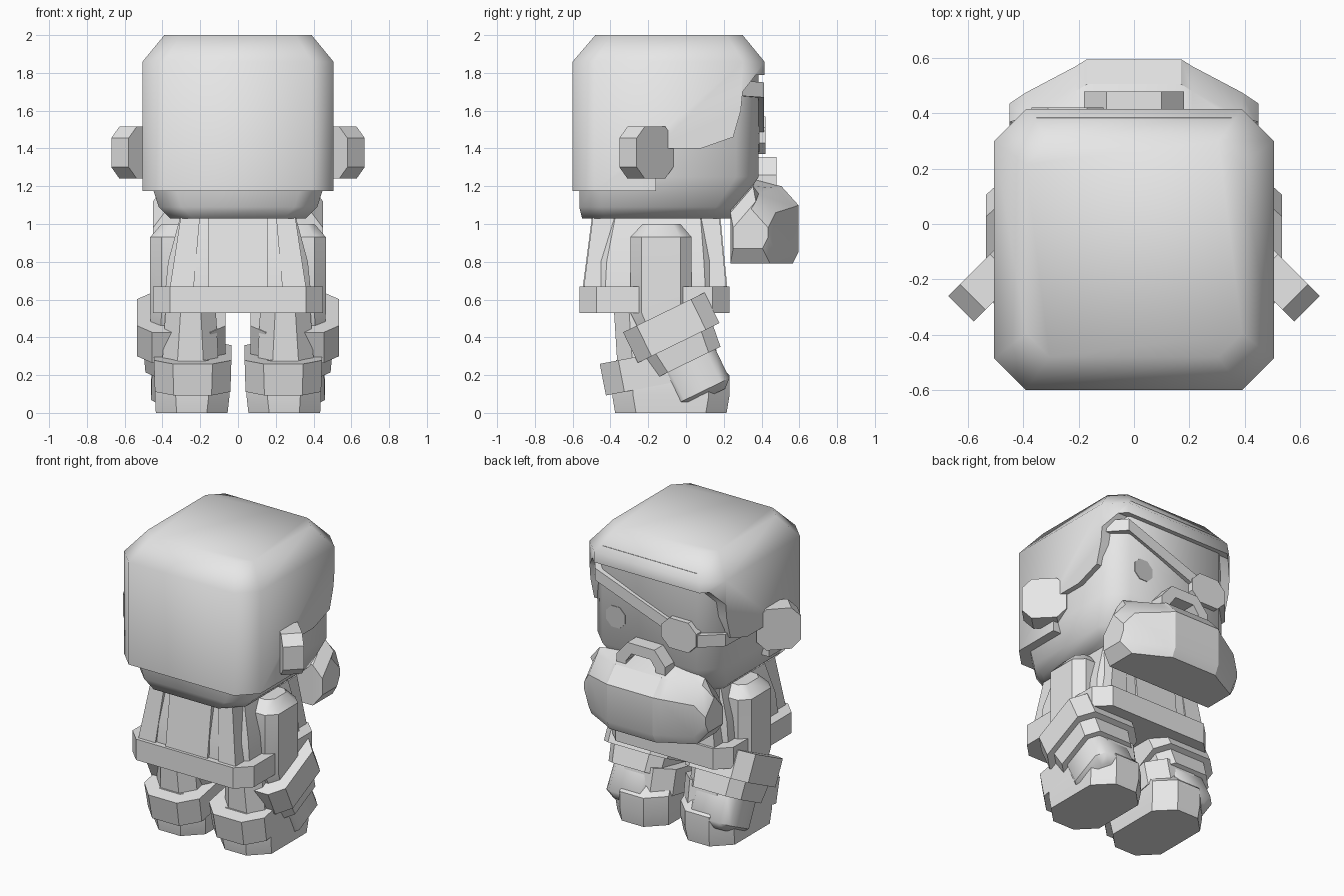
import bpy, bmesh, math
from mathutils import Matrix, Vector

cube = bpy.data.objects.get("Cube")
if cube:
    bpy.data.objects.remove(cube, do_unlink=True)


def material(name, value):
    m = bpy.data.materials.new(name)
    m.use_nodes = True
    colour = (value, value, value, 1)
    m.diffuse_color = colour
    m.node_tree.nodes["Principled BSDF"].inputs["Base Color"].default_value = colour
    return m


GREY = material("light_grey", 0.8)
EYE = material("eye_grey", 0.6)


def loft(name, sections, matrix=Matrix(), angle=35, mat=GREY):
    """Skin a closed solid over a list of equal point loops."""
    bm = bmesh.new()
    loops = [[bm.verts.new(matrix @ Vector(p)) for p in s] for s in sections]
    n = len(loops[0])
    for low, high in zip(loops, loops[1:]):
        for i in range(n):
            j = (i + 1) % n
            bm.faces.new((low[i], low[j], high[j], high[i]))
    bm.faces.new(loops[0])
    bm.faces.new(loops[-1])
    bmesh.ops.recalc_face_normals(bm, faces=bm.faces)
    mesh = bpy.data.meshes.new(name)
    bm.to_mesh(mesh)
    bm.free()
    mesh.materials.append(mat)
    ob = bpy.data.objects.new(name, mesh)
    bpy.context.collection.objects.link(ob)
    smooth(ob, angle)
    return ob


def select(ob):
    bpy.ops.object.select_all(action='DESELECT')
    ob.select_set(True)
    bpy.context.view_layer.objects.active = ob


def smooth(ob, angle):
    select(ob)
    bpy.ops.object.shade_smooth_by_angle(angle=math.radians(angle))


def octagon(z, x0, x1, y0, y1, c):
    """Rectangle with cut corners at height z."""
    return [(x0 + c, y0, z), (x1 - c, y0, z), (x1, y0 + c, z), (x1, y1 - c, z),
            (x1 - c, y1, z), (x0 + c, y1, z), (x0, y1 - c, z), (x0, y0 + c, z)]


def block(name, rings, matrix=Matrix(), angle=35, mat=GREY):
    return loft(name, [octagon(*r) for r in rings], matrix, angle, mat)


def along_y(points, y):
    return [(x, y, z) for x, z in points]


def along_x(points, x):
    return [(x, y, z) for y, z in points]


# Head
block("head", [
    (1.03, -.36, .36, -.55, .24, .12),
    (1.09, -.42, .42, -.565, .28, .12),
    (1.25, -.47, .47, -.565, .385, .12),
    (1.90, -.47, .47, -.55, .385, .12)], angle=50)

# Hair cap, trimmed open around the face
hair = block("hair", [
    (1.175, -.505, .505, -.60, .415, .115),
    (1.86, -.505, .505, -.60, .415, .115),
    (2.00, -.39, .39, -.48, .30, .085)], angle=50)
hem = [(.7, 1.79), (.37, 1.79), (.30, 1.70), (.29, 1.60), (.25, 1.46),
       (.08, 1.40), (-.16, 1.40), (-.16, 1.0), (.7, 1.0)]
cutter = loft("hair_cutter", [along_x(hem, -1), along_x(hem, 1)])
cutter.hide_render = True
trim = hair.modifiers.new("trim", 'BOOLEAN')
trim.operation = 'DIFFERENCE'
trim.solver = 'EXACT'
trim.object = cutter
select(hair)
bpy.ops.object.modifier_apply(modifier=trim.name)
bpy.data.objects.remove(cutter, do_unlink=True)
smooth(hair, 50)

# Eye
to_y = Matrix(((1, 0, 0, 0), (0, 0, 1, 0), (0, 1, 0, 0), (0, 0, 0, 1)))
block("eye", [(.38, .18, .32, 1.38, 1.52, .04), (.389, .18, .32, 1.38, 1.52, .04)],
      to_y, mat=EYE)

# Eye patch and its strap
block("eye_patch", [(.37, -.37, -.11, 1.37, 1.57, .06),
                    (.42, -.37, -.11, 1.37, 1.57, .06)], to_y)
path = [(.475, .25, 1.72), (.37, .385, 1.71), (-.15, .385, 1.51),
        (-.36, .385, 1.46), (-.47, .26, 1.45), (-.47, -.1, 1.44)]
loft("patch_strap", [[(x * .95, y * .95, z - .04), (x * 1.04, y * 1.07, z - .04),
                      (x * 1.04, y * 1.07, z + .04), (x * .95, y * .95, z + .04)]
                     for x, y, z in path])

# Arched moustache
arch = [(-.18, 1.17), (-.18, 1.26), (-.10, 1.355), (.10, 1.355), (.18, 1.26), (.18, 1.17),
        (.11, 1.17), (.11, 1.23), (.07, 1.285), (-.07, 1.285), (-.11, 1.23), (-.11, 1.17)]
loft("moustache", [along_y(arch, .37), along_y(arch, .478)])


# Beard: a flat centre lobe with two swept-back side lobes
def beard_section(x, back, front, low, top):
    return along_x([(back, low), (front - .03, low), (front, low + .06),
                    (front, top - .14), (front - .09, top - .04),
                    (back + .12, top), (back, top - .14)], x)


half = [(.17, .235, .595, .79, 1.24), (.21, .235, .57, .79, 1.23),
        (.39, .235, .475, .79, 1.20), (.45, .25, .435, .87, 1.12)]
loft("beard", [beard_section(-x, *r) for x, *r in reversed(half)]
     + [beard_section(x, *r) for x, *r in half], angle=28)

# Torso with raised front and back panels
block("torso", [(.60, -.39, .39, -.53, .205, .1), (.80, -.37, .37, -.52, .195, .1),
                (1.06, -.30, .30, -.46, .165, .09)])
for name, low, high, inner in (("back_panel", -.555, -.495, -.3),
                               ("front_panel", .225, .18, 0)):
    loft(name, [[(-.155, inner, z), (.155, inner, z), (.155, y, z), (-.155, y, z)]
                for z, y in ((.6, low), (1.06, high))])
for side, s in (("left", 1), ("right", -1)):
    for name, low, high, inner in (("back", -.55, -.49, -.3), ("front", .22, .175, 0)):
        loft(f"{side}_{name}_panel", [
            [(s * a, inner, z), (s * b, inner, z), (s * b, y, z), (s * a, y, z)]
            for z, a, b, y in ((.6, .24, .37, low), (1.06, .20, .30, high))])
block("belt", [(.53, -.45, .45, -.565, .23, .09), (.67, -.45, .45, -.565, .23, .09)])

# Paired parts
for side, s in (("left", 1), ("right", -1)):
    flip = Matrix.Diagonal((s, 1, 1, 1))

    # Ear: thick octagon turned forwards
    ear = Matrix.Translation((.528, -.21, 1.378)) @ Matrix.Rotation(math.radians(-45), 4, 'Z') \
        @ to_y
    block(f"{side}_ear", [(-.065, -.137, .137, -.137, .137, .06),
                          (.065, -.137, .137, -.137, .137, .06)], flip @ ear)

    # Upper arm
    block(f"{side}_upper_arm", [(.42, .15, .46, -.24, .03, .05), (.53, .14, .465, -.295, .03, .06),
                                (.93, .14, .465, -.295, .03, .06),
                                (1.0, .20, .405, -.23, -.03, .04)], flip)

    # Forearm cuffs and hand, tilted forwards
    arm = flip @ Matrix.Translation((.3, -.078, .451)) @ Matrix.Rotation(math.radians(26), 4, 'X')
    block(f"{side}_sleeve_cuff", [(-.09, -.235, .235, -.24, .24, .08),
                                  (.09, -.235, .235, -.24, .24, .08)], arm)
    block(f"{side}_glove_cuff", [(-.205, -.19, .19, -.19, .19, .07),
                                 (-.08, -.20, .20, -.205, .205, .07)], arm)
    block(f"{side}_hand", [(-.415, -.11, .11, -.11, .115, .03),
                           (-.375, -.16, .16, -.155, .16, .05),
                           (-.19, -.155, .155, -.16, .16, .05)], arm, angle=50)

    # Leg, boot and boot cuff
    block(f"{side}_leg", [(.2, .10, .405, -.36, .12, .08), (.6, .12, .38, -.385, .12, .08)], flip)
    block(f"{side}_boot", [(0, .055, .435, -.375, .215, .11), (.09, .045, .44, -.39, .23, .11),
                           (.2, .045, .44, -.39, .23, .11), (.28, .07, .42, -.37, .15, .1)], flip)
    tilt = flip @ Matrix.Translation((.24, -.136, .235)) \
        @ Matrix.Rotation(math.radians(11), 4, 'X')
    block(f"{side}_boot_cuff", [(-.085, -.2, .2, -.31, .31, .1),
                                (.085, -.205, .205, -.31, .31, .1)], tilt)
